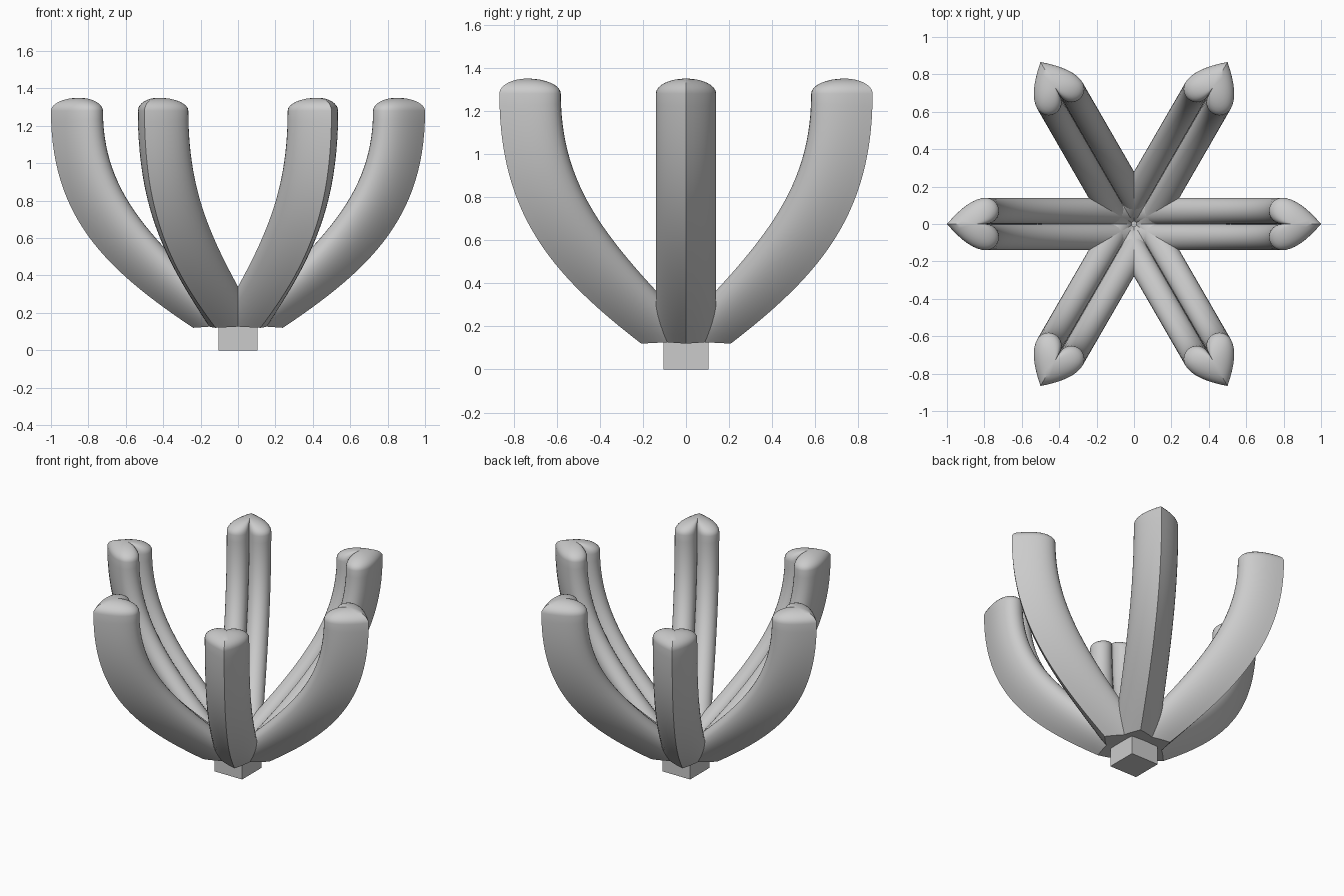
import bpy, bmesh, math
from mathutils import Vector

if "Cube" in bpy.data.objects:
    bpy.data.objects.remove(bpy.data.objects["Cube"])

ARM_STEPS, CAP_STEPS = 28, 8
CAP_Z, CAP_HEIGHT = 1.28, 0.07
DEPTH = 0.28

# Outer (tip) and inner (lobe) edges of an arm as (radius, height) bezier handles
OUTER = [(0.24, 0.12), (0.72, 0.44), (1.0, 0.72), (1.0, CAP_Z)]
INNER = [(-0.04, 0.14), (0.45, 0.58), (0.72, 0.83), (0.72, CAP_Z)]


def bezier(p, t):
    a, b, c, d = [Vector(q) for q in p]
    s = 1 - t
    return a * s**3 + b * 3 * s * s * t + c * 3 * s * t * t + d * t**3


def heart_profile():
    """Closed heart: (fraction from lobe to tip, sideways offset)."""
    half = []
    for i in range(13):                       # round lobe
        a = math.pi * i / 12
        half.append((0.072 - 0.07 * math.sin(a), 0.07 - 0.07 * math.cos(a)))
    for i in range(1, 9):                     # flank down to the sharp tip
        t = i / 8
        s = 1 - t
        half.append((0.072 * s * s + 0.32 * s * t + DEPTH * t * t,
                     0.14 * s * s + 0.28 * s * t))
    mirrored = [(u, -v) for u, v in half[-2:0:-1]]
    return [(u / DEPTH, v) for u, v in half + mirrored]


def make_arm(name, angle):
    heart = heart_profile()
    bm = bmesh.new()
    rings = []
    # swept heart section
    for i in range(ARM_STEPS + 1):
        t = i / ARM_STEPS
        o, n = bezier(OUTER, t), bezier(INNER, t)
        ring = []
        for u, v in heart:
            p = n.lerp(o, u)
            ring.append(bm.verts.new((p.x, v, p.y)))
        rings.append(ring)
    # domed tip
    mid = 0.85
    for i in range(1, CAP_STEPS):
        a = math.pi / 2 * i / CAP_STEPS
        k, z = math.cos(a), CAP_Z + CAP_HEIGHT * math.sin(a)
        rings.append([bm.verts.new((mid + (0.72 + u * DEPTH - mid) * k, v * k, z))
                      for u, v in heart])
    count = len(heart)
    for r0, r1 in zip(rings, rings[1:]):
        for j in range(count):
            k = (j + 1) % count
            bm.faces.new((r0[j], r0[k], r1[k], r1[j]))
    top = bm.verts.new((mid, 0, CAP_Z + CAP_HEIGHT))
    for j in range(count):
        bm.faces.new((rings[-1][j], rings[-1][(j + 1) % count], top))
    bm.faces.new(rings[0])
    bmesh.ops.recalc_face_normals(bm, faces=bm.faces)
    mesh = bpy.data.meshes.new(name)
    bm.to_mesh(mesh)
    bm.free()
    obj = bpy.data.objects.new(name, mesh)
    obj.rotation_euler.z = angle
    bpy.context.collection.objects.link(obj)
    bpy.ops.object.select_all(action='DESELECT')
    obj.select_set(True)
    bpy.context.view_layer.objects.active = obj
    bpy.ops.object.shade_smooth_by_angle(angle=math.radians(35))


# Six arms around the centre
for i in range(6):
    make_arm(f"arm_{i + 1}", math.radians(60 * i))

# Square foot
bpy.ops.mesh.primitive_cube_add(size=1, location=(0, 0, 0.075))
foot = bpy.context.object
foot.name = "square_foot"
foot.scale = (0.21, 0.21, 0.15)
